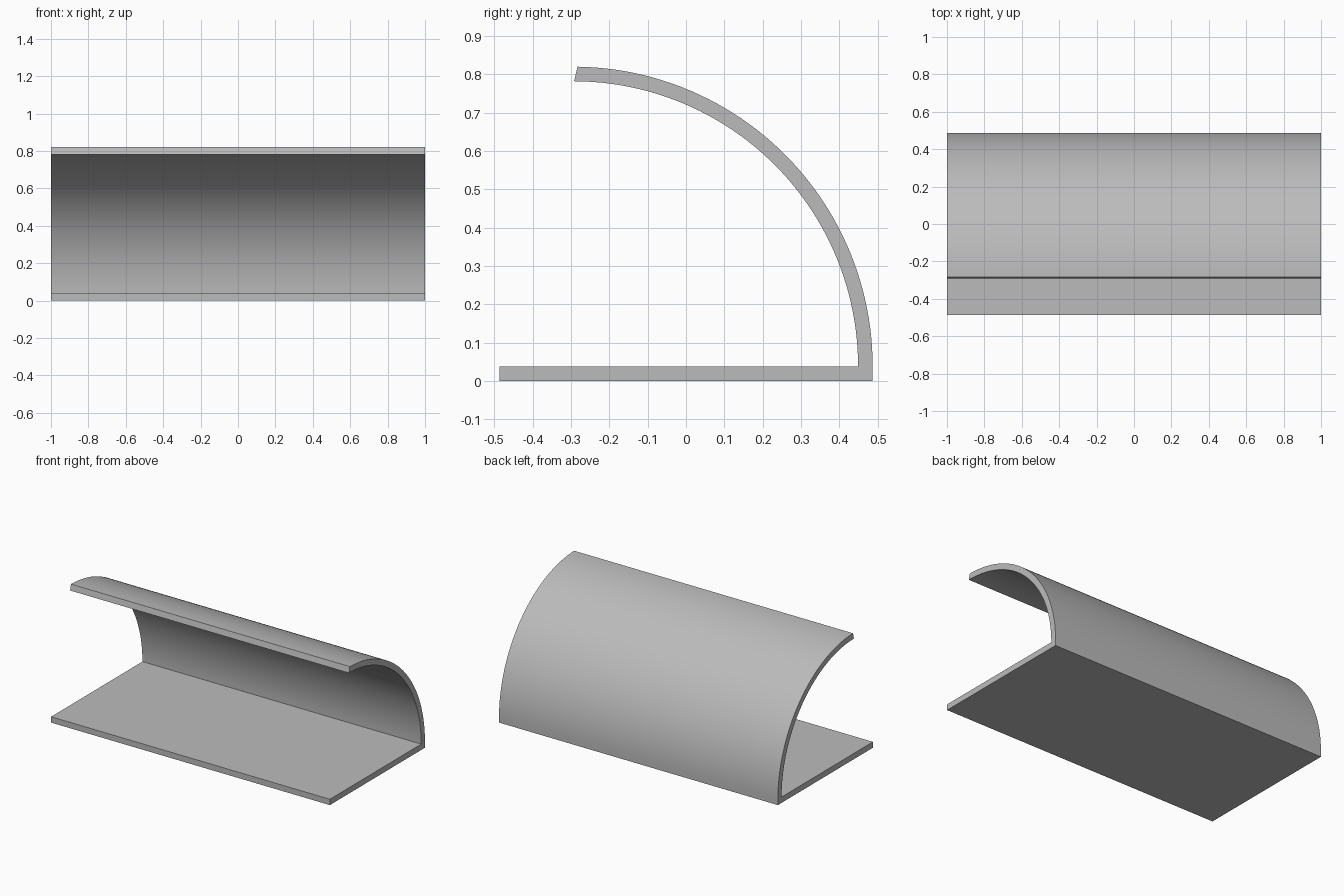
import bpy
import math
from math import cos, sin, pi

cube = bpy.data.objects.get("Cube")
if cube:
    bpy.data.objects.remove(cube, do_unlink=True)

# One plain grey for the whole shelter
grey = bpy.data.materials.new("light_grey")
grey.use_nodes = True
grey.diffuse_color = (0.5, 0.5, 0.5, 1)
grey.node_tree.nodes["Principled BSDF"].inputs["Base Color"].default_value = (0.5, 0.5, 0.5, 1)

HALF_WIDTH = 1.0
FRONT, BACK = -0.487, 0.487
THICK = 0.038
OUTER = 0.782
INNER = OUTER - THICK
CENTRE_Y, CENTRE_Z = BACK - OUTER, THICK
STEPS = 48


def arc(radius, end_y):
    """Points in (y, z) from the back wall up to the roof lip."""
    end = math.acos((end_y - CENTRE_Y) / radius)
    return [(CENTRE_Y + radius * cos(end * i / STEPS),
             CENTRE_Z + radius * sin(end * i / STEPS)) for i in range(STEPS + 1)]


def extrude_profile(name, profile):
    """Sweep a closed (y, z) outline across the full width."""
    n = len(profile)
    verts = [(x, y, z) for x in (-HALF_WIDTH, HALF_WIDTH) for y, z in profile]
    faces = [(i, (i + 1) % n, (i + 1) % n + n, i + n) for i in range(n)]
    faces += [tuple(reversed(range(n))), tuple(range(n, 2 * n))]
    mesh = bpy.data.meshes.new(name)
    mesh.from_pydata(verts, [], faces)
    mesh.materials.append(grey)
    obj = bpy.data.objects.new(name, mesh)
    bpy.context.collection.objects.link(obj)
    bpy.ops.object.select_all(action='DESELECT')
    obj.select_set(True)
    bpy.context.view_layer.objects.active = obj
    bpy.ops.object.shade_smooth_by_angle(angle=pi / 6)
    return obj


# Flat base and curved back running up into the roof, as one continuous sheet
outline = [(FRONT, 0), (BACK, 0)]
outline += arc(OUTER, -0.283)
outline += reversed(arc(INNER, -0.292))
outline += [(FRONT, THICK)]
extrude_profile("curved_shelter", outline)
